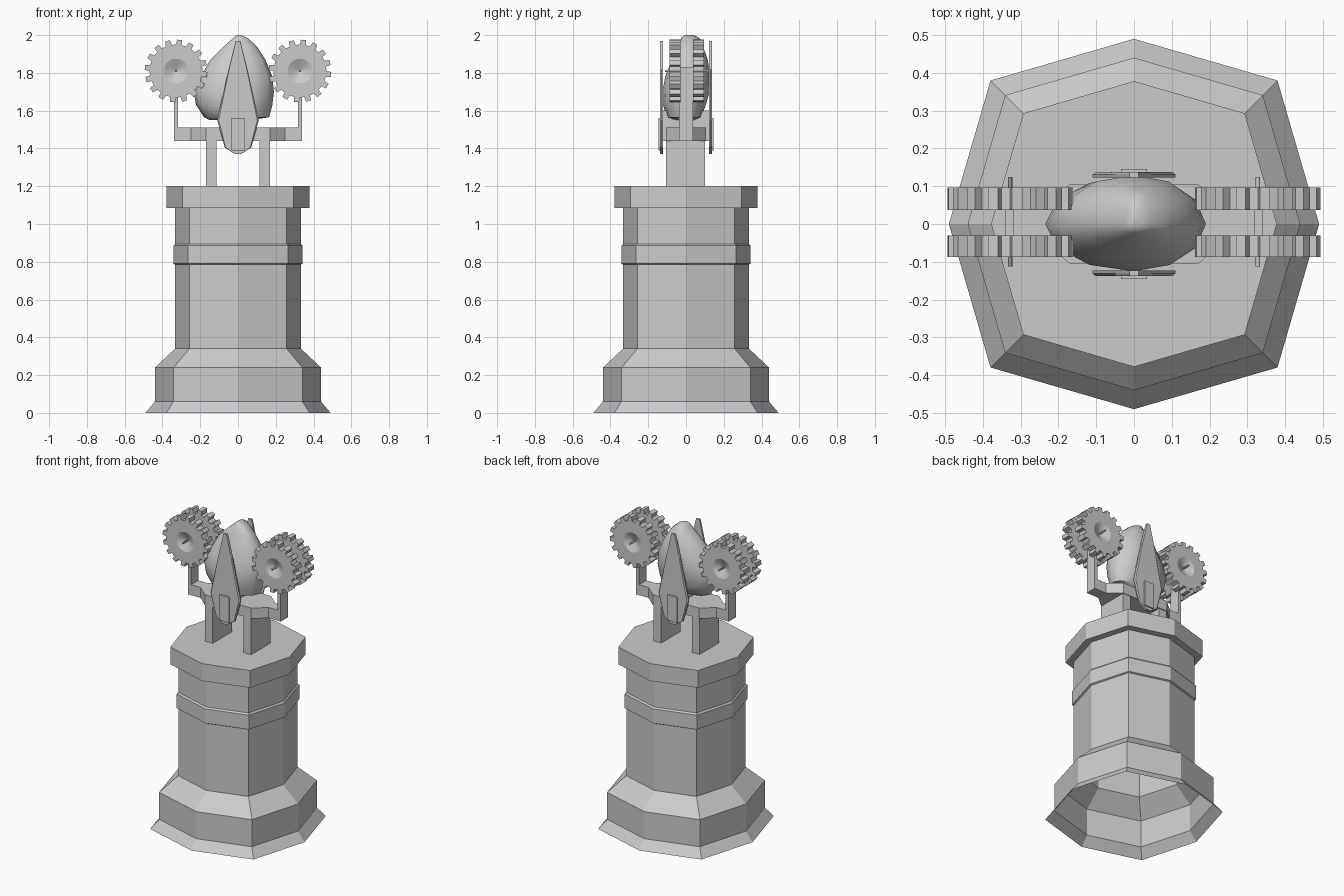
import bpy, bmesh, math

if "Cube" in bpy.data.objects:
    bpy.data.objects.remove(bpy.data.objects["Cube"])

def make(name, verts, faces, smooth=None):
    me = bpy.data.meshes.new(name)
    me.from_pydata(verts, [], faces)
    bm = bmesh.new()
    bm.from_mesh(me)
    bmesh.ops.recalc_face_normals(bm, faces=bm.faces)
    bm.to_mesh(me)
    bm.free()
    ob = bpy.data.objects.new(name, me)
    bpy.context.collection.objects.link(ob)
    if smooth:
        bpy.context.view_layer.objects.active = ob
        ob.select_set(True)
        bpy.ops.object.shade_smooth_by_angle(angle=math.radians(smooth))
        ob.select_set(False)
    return ob

def loft(name, rings, cap_start=True, cap_end=True, smooth=None):
    n = len(rings[0])
    verts = [v for r in rings for v in r]
    faces = [(k*n+i, k*n+(i+1) % n, (k+1)*n+(i+1) % n, (k+1)*n+i)
             for k in range(len(rings)-1) for i in range(n)]
    if cap_start:
        faces.append(tuple(range(n)))
    if cap_end:
        faces.append(tuple(range((len(rings)-1)*n, len(rings)*n)))
    return make(name, verts, faces, smooth)

def box(name, x0, x1, y0, y1, z0, z1):
    ring = [(x0, y0), (x1, y0), (x1, y1), (x0, y1)]
    return loft(name, [[(x, y, z) for x, y in ring] for z in (z0, z1)])

# Eight-sided pedestal, open underneath
profile = [(.49, 0), (.44, .06), (.44, .24), (.333, .34), (.333, .785), (.342, .79),
           (.342, .885), (.333, .895), (.333, 1.085), (.378, 1.085), (.378, 1.2)]
def octagon(r, z):
    d = r * .775
    return [(r, 0, z), (d, d, z), (0, r, z), (-d, d, z),
            (-r, 0, z), (-d, -d, z), (0, -r, z), (d, -d, z)]
loft("pedestal", [octagon(r, z) for r, z in profile], cap_start=False)

# Tapered cross beam
half = [(.34, -.037), (.34, .037), (.25, .037), (.17, .105)]
plan = half + [(-x, y) for x, y in reversed(half)]
plan = [(.34, -.037), (.34, .037), (.25, .037), (.17, .105), (-.17, .105), (-.25, .037),
        (-.34, .037), (-.34, -.037), (-.25, -.037), (-.17, -.105), (.17, -.105), (.25, -.037)]
loft("cross_beam", [[(x, y, z) for x, y in plan] for z in (1.44, 1.51)])

# Gear with a conical dimple on its outer face
def gear(name, cx, cz, y_in, y_out, teeth=16):
    angs = [(2*math.pi*(t+f)/teeth, r) for t in range(teeth)
            for f, r in ((0, .14), (.42, .14), (.5, .166), (.92, .166))]
    def ring(y, rad=None):
        return [(cx+(rad or r)*math.cos(a), y, cz+(rad or r)*math.sin(a)) for a, r in angs]
    deep = y_out + (y_in-y_out)*.5
    loft(name, [ring(y_in), ring(y_out), ring(y_out, .065), ring(deep, .004)])

for side, s in (("left", -1), ("right", 1)):
    a, b = sorted((s*.113, s*.17))
    box(side+"_leg", a, b, -.105, .1, 1.2, 1.44)
    a, b = sorted((s*.318, s*.34))
    box(side+"_post", a, b, -.037, .037, 1.51, 1.83)
    gear(side+"_front_gear", s*.328, 1.81, -.03, -.087)
    gear(side+"_back_gear", s*.328, 1.81, .037, .096)
    bpy.ops.mesh.primitive_cylinder_add(vertices=8, radius=.006, depth=.236,
        location=(s*.328, .006, 1.81), rotation=(math.pi/2, 0, 0))
    bpy.context.object.name = side+"_axle"

# Pointed blades on front and back, with small pads
blade = [(.012, 1.97), (.05, 1.82), (.11, 1.55), (.07, 1.405), (.015, 1.37)]
outline = blade + [(-x, z) for x, z in reversed(blade)]
for side, s in (("front", -1), ("back", 1)):
    loft(side+"_blade", [[(x*k, s*y, z) for x, z in outline]
                         for y, k in ((.123, 1), (.131, 1), (.137, .93))])
    a, b = sorted((s*.13, s*.145))
    box(side+"_pad", -.035, .035, a, b, 1.39, 1.56)
box("blade_bar", -.035, .035, -.13, .13, 1.44, 1.6)

# Lumpy egg-shaped stone: z, x min, x max, y min, y max
slices = [(1.55, -.15, .06, -.06, .05), (1.565, -.18, .165, -.10, .08),
          (1.63, -.222, .182, -.122, .105), (1.70, -.235, .19, -.125, .125),
          (1.78, -.20, .182, -.11, .13), (1.87, -.145, .145, -.075, .115),
          (1.94, -.075, .10, -.045, .09), (1.985, -.025, .05, -.025, .07),
          (2.0, -.008, .015, -.01, .04)]
def oval(z, x0, x1, y0, y1, n=12):
    pts = []
    for i in range(n):
        a = 2*math.pi*i/n
        c, s = math.cos(a), math.sin(a)
        pts.append(((x1 if c > 0 else -x0)*c, (y1 if s > 0 else -y0)*s, z))
    return pts
loft("stone", [oval(*s) for s in slices], smooth=50)
